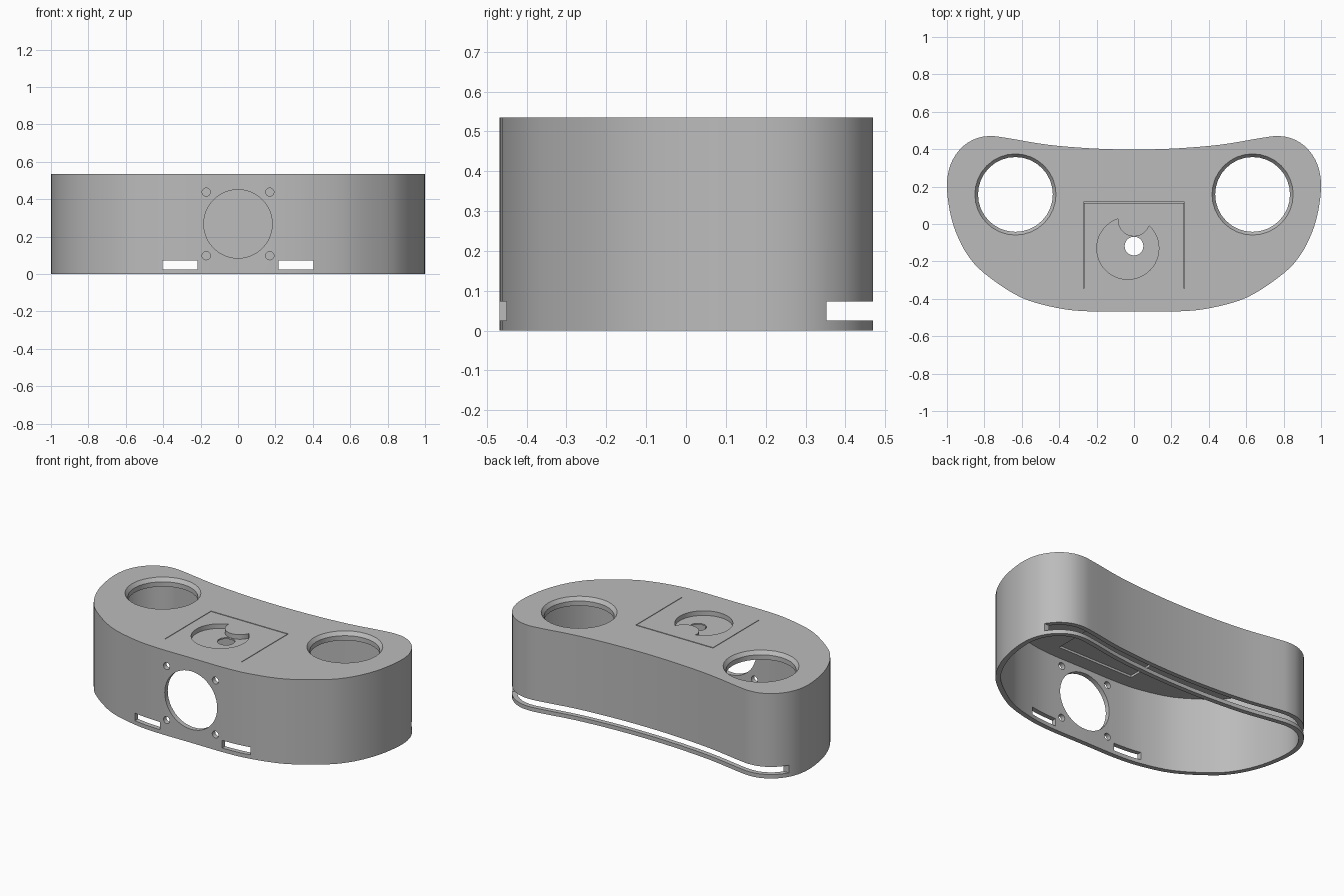
import bpy
import bmesh
from math import radians
from mathutils import Vector, Matrix

cube = bpy.data.objects.get("Cube")
if cube:
    bpy.data.objects.remove(cube, do_unlink=True)

HEIGHT = 0.535
WALL = 0.03
ROOF = 0.052

grey = bpy.data.materials.new("grey plastic")
grey.use_nodes = True
grey.diffuse_color = (0.5, 0.5, 0.5, 1)
grey.node_tree.nodes["Principled BSDF"].inputs["Base Color"].default_value = grey.diffuse_color


def finish(bm, name):
    bmesh.ops.recalc_face_normals(bm, faces=bm.faces)
    mesh = bpy.data.meshes.new(name)
    bm.to_mesh(mesh)
    bm.free()
    mesh.materials.append(grey)
    obj = bpy.data.objects.new(name, mesh)
    bpy.context.collection.objects.link(obj)
    return obj


def prism(name, outline, low, high):
    bm = bmesh.new()
    face = bm.faces.new([bm.verts.new((p.x, p.y, low)) for p in outline])
    top = bmesh.ops.extrude_face_region(bm, geom=[face])["geom"]
    verts = [v for v in top if isinstance(v, bmesh.types.BMVert)]
    bmesh.ops.translate(bm, verts=verts, vec=(0, 0, high - low))
    return finish(bm, name)


def box(name, low, high):
    low, high = Vector(low), Vector(high)
    bm = bmesh.new()
    bmesh.ops.create_cube(bm, size=1, matrix=Matrix.Translation((low + high) / 2)
                          @ Matrix.Diagonal((high - low).to_4d()))
    return finish(bm, name)


def cylinder(name, centre, radius, depth, top_radius=None, axis="Z", sides=48):
    turn = Matrix.Rotation(radians(90), 4, "X") if axis == "Y" else Matrix()
    bm = bmesh.new()
    bmesh.ops.create_cone(bm, cap_ends=True, segments=sides, radius1=radius,
                          radius2=top_radius or radius, depth=depth,
                          matrix=Matrix.Translation(centre) @ turn)
    return finish(bm, name)


def cut(target, tool):
    tool.hide_render = True
    mod = target.modifiers.new("cut", "BOOLEAN")
    mod.operation = "DIFFERENCE"
    mod.solver = "EXACT"
    mod.object = tool
    bpy.context.view_layer.objects.active = target
    bpy.ops.object.modifier_apply(modifier=mod.name)
    bpy.data.objects.remove(tool, do_unlink=True)


def smooth_loop(points, steps):
    result = []
    n = len(points)
    for i in range(n):
        a, b, c, d = (points[(i + k - 1) % n] for k in range(4))
        for s in range(steps):
            t = s / steps
            result.append(0.5 * (2 * b + (c - a) * t + (2 * a - 5 * b + 4 * c - d) * t ** 2
                                 + (3 * b - a - 3 * c + d) * t ** 3))
    return result


def inset(points, amount):
    result = []
    for i, p in enumerate(points):
        along = (points[(i + 1) % len(points)] - points[i - 1]).normalized()
        result.append(p + Vector((-along.y, along.x)) * amount)
    return result


# Kidney-shaped outline, mirrored across the centre
half = [(0.24, -0.467), (0.41, -0.449), (0.61, -0.39), (0.8, -0.264), (0.89, -0.165),
        (0.95, -0.05), (0.985, 0.07), (1.0, 0.21), (0.98, 0.32), (0.925, 0.405),
        (0.85, 0.455), (0.77, 0.47), (0.68, 0.46), (0.47, 0.425), (0.24, 0.405)]
right = [Vector(p) for p in half]
left = [Vector((-p.x, p.y)) for p in reversed(right)]
loop = [Vector((0, -0.467))] + right + [Vector((0, 0.398))] + left
outline = smooth_loop(loop, 4)

# Hollow body, open underneath
body = prism("body_shell", outline, 0, HEIGHT)
cut(body, prism("cavity", inset(outline, WALL), -0.1, HEIGHT - ROOF))

# Long slot across the back
cut(body, box("back_slot", (-1.2, 0.353, 0.025), (1.2, 0.6, 0.073)))

# Round opening, screw holes and small slots in the front
cut(body, cylinder("front_opening", (0, -0.45, 0.268), 0.183, 0.2, axis="Y"))
for side in (-1, 1):
    for z in (0.098, 0.438):
        cut(body, cylinder("screw_hole", (side * 0.17, -0.45, z), 0.022, 0.2, axis="Y", sides=24))
    edges = sorted((side * 0.217, side * 0.403))
    cut(body, box("front_slot", (edges[0], -0.6, 0.025), (edges[1], -0.3, 0.073)))

# Two large bevelled holes through the roof
for side in (-1, 1):
    cut(body, cylinder("roof_hole", (side * 0.634, 0.158, HEIGHT), 0.2, 0.3, sides=32))
    cut(body, cylinder("roof_hole_bevel", (side * 0.634, 0.158, HEIGHT), 0.198, 0.05, 0.236,
                       sides=32))

# Shallow recess under the roof panel
cut(body, box("panel_recess", (-0.268, -0.345, HEIGHT - ROOF - 0.05),
              (0.268, 0.115, HEIGHT - ROOF + 0.014)))

# Thin grooves around three sides of the roof panel
for side in (-1, 1):
    x = side * 0.268
    cut(body, box("side_groove", (x - 0.002, -0.345, HEIGHT - 0.02), (x + 0.002, 0.112, HEIGHT + 0.1)))
cut(body, box("back_groove", (-0.27, 0.111, HEIGHT - 0.02), (0.27, 0.117, HEIGHT + 0.1)))

# Round pocket with a bite taken out, and its central hole
pocket = cylinder("pocket", (-0.033, -0.13, HEIGHT + 0.02), 0.166, 0.098)
cut(pocket, cylinder("pocket_bite", (0, 0.02, HEIGHT), 0.086, 0.4))
cut(body, pocket)
cut(body, cylinder("pocket_hole", (0, -0.118, HEIGHT), 0.05, 0.3, sides=32))

# Smooth curved walls, sharp rims
bpy.ops.object.select_all(action="DESELECT")
body.select_set(True)
bpy.context.view_layer.objects.active = body
bpy.ops.object.shade_smooth_by_angle(angle=radians(30))
